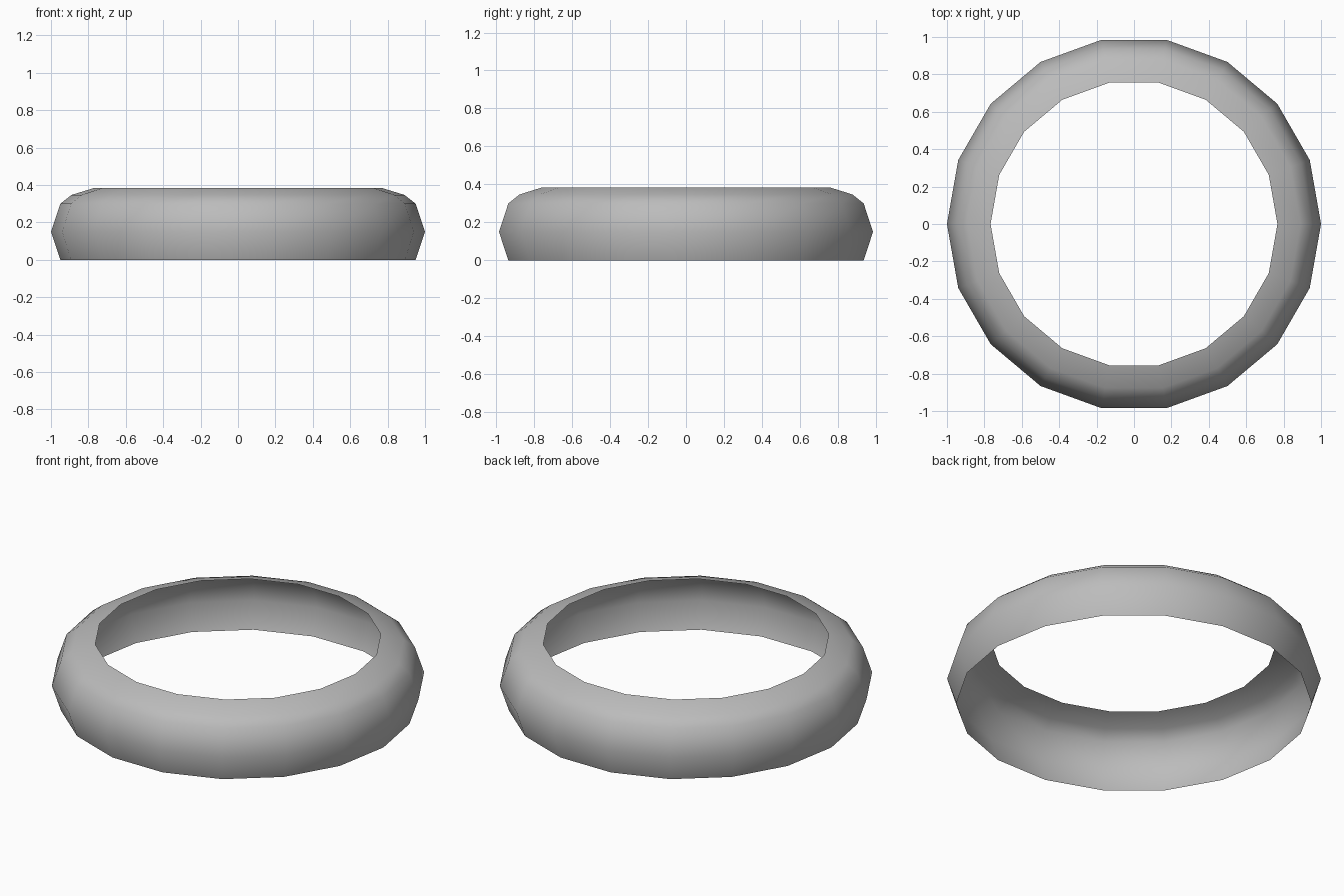
import bpy, bmesh, math

cube = bpy.data.objects.get("Cube")
if cube:
    bpy.data.objects.remove(cube, do_unlink=True)

SIDES = 18
# Open shell profile: (radius, height) from bottom rim to top rim
PROFILE = [(0.95, 0.0), (1.0, 0.15), (0.95, 0.3), (0.89, 0.347), (0.767, 0.385)]

grey = bpy.data.materials.new("plain grey")
grey.use_nodes = True
color = (0.5, 0.5, 0.5, 1)
grey.diffuse_color = color
grey.node_tree.nodes["Principled BSDF"].inputs["Base Color"].default_value = color

# Rings of vertices, bridged with quads facing outward
bm = bmesh.new()
rings = []
for radius, z in PROFILE:
    angles = [2 * math.pi * i / SIDES for i in range(SIDES)]
    rings.append([bm.verts.new((radius * math.cos(a), radius * math.sin(a), z)) for a in angles])
for low, high in zip(rings, rings[1:]):
    for i in range(SIDES):
        j = (i + 1) % SIDES
        face = bm.faces.new((low[i], low[j], high[j], high[i]))
        face.smooth = True

mesh = bpy.data.meshes.new("ring_band")
bm.to_mesh(mesh)
bm.free()
mesh.materials.append(grey)
ring = bpy.data.objects.new("ring_band", mesh)
bpy.context.collection.objects.link(ring)
